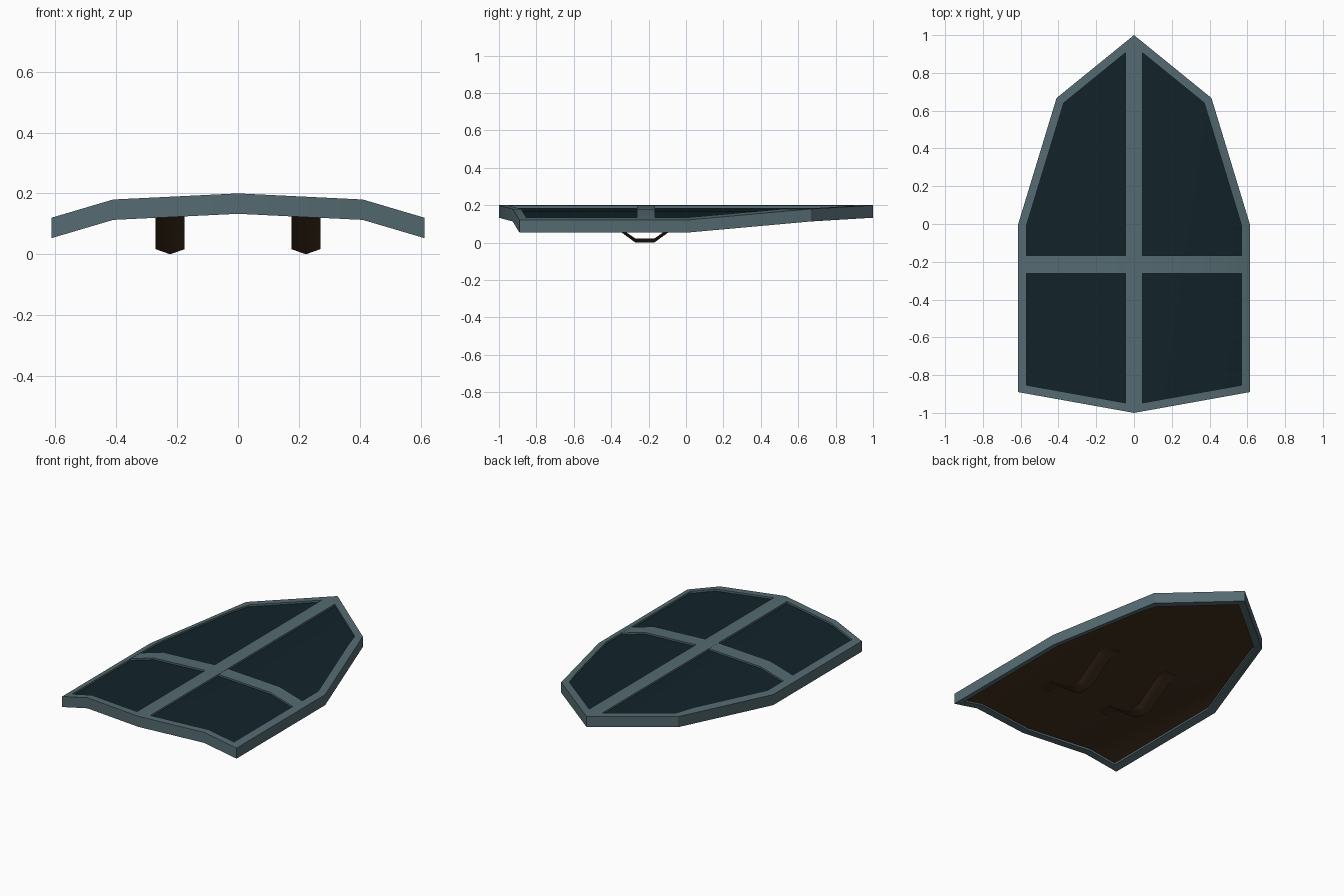
import bpy, bmesh, math
from mathutils import Vector

if "Cube" in bpy.data.objects:
    bpy.data.objects.remove(bpy.data.objects["Cube"])

def material(name, rgb):
    m = bpy.data.materials.new(name)
    m.diffuse_color = (*rgb, 1)
    m.use_nodes = True
    m.node_tree.nodes["Principled BSDF"].inputs["Base Color"].default_value = m.diffuse_color
    return m

STEEL = material("steel", (0.09, 0.147, 0.165))
PAINT = material("dark_paint", (0.006, 0.017, 0.023))
LEATHER = material("leather", (0.06, 0.032, 0.014))

def height(x):
    """Arched cross-section of the shield's outer surface."""
    x = abs(x)
    return 0.2 - 0.02 * x / 0.41 if x < 0.41 else 0.18 - 0.06 * (x - 0.41) / 0.203

def inset(pts, d):
    out = []
    for i, p in enumerate(pts):
        p, a, b = Vector(p), Vector(pts[i - 1]), Vector(pts[(i + 1) % len(pts)])
        u, v = (p - a).normalized(), (b - p).normalized()
        n1, n2 = Vector((u.y, -u.x)), Vector((v.y, -v.x))
        out.append(p + (n1 + n2) * d / (1 + n1.dot(n2)))
    return out

def finish(name, bm, mats, angle=30, back=False):
    bmesh.ops.recalc_face_normals(bm, faces=bm.faces)
    if back:
        for f in bm.faces:
            f.material_index = int(f.normal.z < -0.5)
    me = bpy.data.meshes.new(name)
    bm.to_mesh(me)
    bm.free()
    ob = bpy.data.objects.new(name, me)
    bpy.context.collection.objects.link(ob)
    for m in mats:
        me.materials.append(m)
    bpy.ops.object.select_all(action='DESELECT')
    ob.select_set(True)
    bpy.context.view_layer.objects.active = ob
    bpy.ops.object.shade_smooth_by_angle(angle=math.radians(angle))
    return ob

def thicken(bm, dz):
    r = bmesh.ops.extrude_face_region(bm, geom=bm.faces[:])
    vs = [g for g in r["geom"] if isinstance(g, bmesh.types.BMVert)]
    bmesh.ops.translate(bm, verts=vs, vec=(0, 0, dz))

def drape(name, polys, top, bottom, mats, angle=30, back=False):
    """Lay flat polygons over the arch and give them thickness."""
    bm = bmesh.new()
    for poly in polys:
        bm.faces.new([bm.verts.new((p[0], p[1], 0)) for p in poly])
    bmesh.ops.remove_doubles(bm, verts=bm.verts, dist=1e-5)
    for x in (-0.41, 0, 0.41):
        bmesh.ops.bisect_plane(bm, geom=bm.verts[:] + bm.edges[:] + bm.faces[:],
                               dist=1e-5, plane_co=(x, 0, 0), plane_no=(1, 0, 0))
    for v in bm.verts:
        v.co.z = height(v.co.x) + top
    thicken(bm, bottom - top)
    return finish(name, bm, mats, angle, back)

# Outline, counter-clockwise
half = [(0.41, 0.667), (0.613, 0), (0.613, -0.89)]
outline = [(0, 1)] + half + [(0, -1)] + [(-x, y) for x, y in reversed(half)]
outline = outline[::-1]
inner = inset(outline, -0.044)
n = len(outline)

# Rim
drape("rim", [[outline[i], outline[(i + 1) % n], inner[(i + 1) % n], inner[i]]
              for i in range(n)], 0, -0.067, [STEEL])

# Panel: painted front, leather back
drape("panel", [inset(outline, -0.04)], -0.012, -0.055, [PAINT, LEATHER], 30, True)

# Raised cross bars
bars = {"center_bar": (-0.046, 0.046, -0.955, 0.945, 0),
        "cross_bar": (-0.573, 0.573, -0.261, -0.166, -0.001)}
for name, (x0, x1, y0, y1, top) in bars.items():
    drape(name, [[(x0, y0), (x1, y0), (x1, y1), (x0, y1)]], top, -0.013, [STEEL])

# Grip straps: thin leather with slightly creased centres
path = [(-0.52, 0.128), (-0.44, 0.126), (-0.27, 0.003), (-0.17, 0.003),
        (0, 0.126), (0.08, 0.128)]
bm = bmesh.new()
rows = []
for y, z in path:
    lift = 0.014 if z < 0.1 else 0.006
    rows.append([bm.verts.new((0.223 + dx, y, z + (lift if dx else -0.003)))
                 for dx in (-0.048, 0, 0.048)])
for a, b in zip(rows, rows[1:]):
    for i in range(2):
        bm.faces.new((a[i], a[i + 1], b[i + 1], b[i]))
thicken(bm, 0.005)
strap = finish("grip_strap", bm, [LEATHER], 50)
strap.modifiers.new("pair", 'MIRROR').use_axis = (True, False, False)
